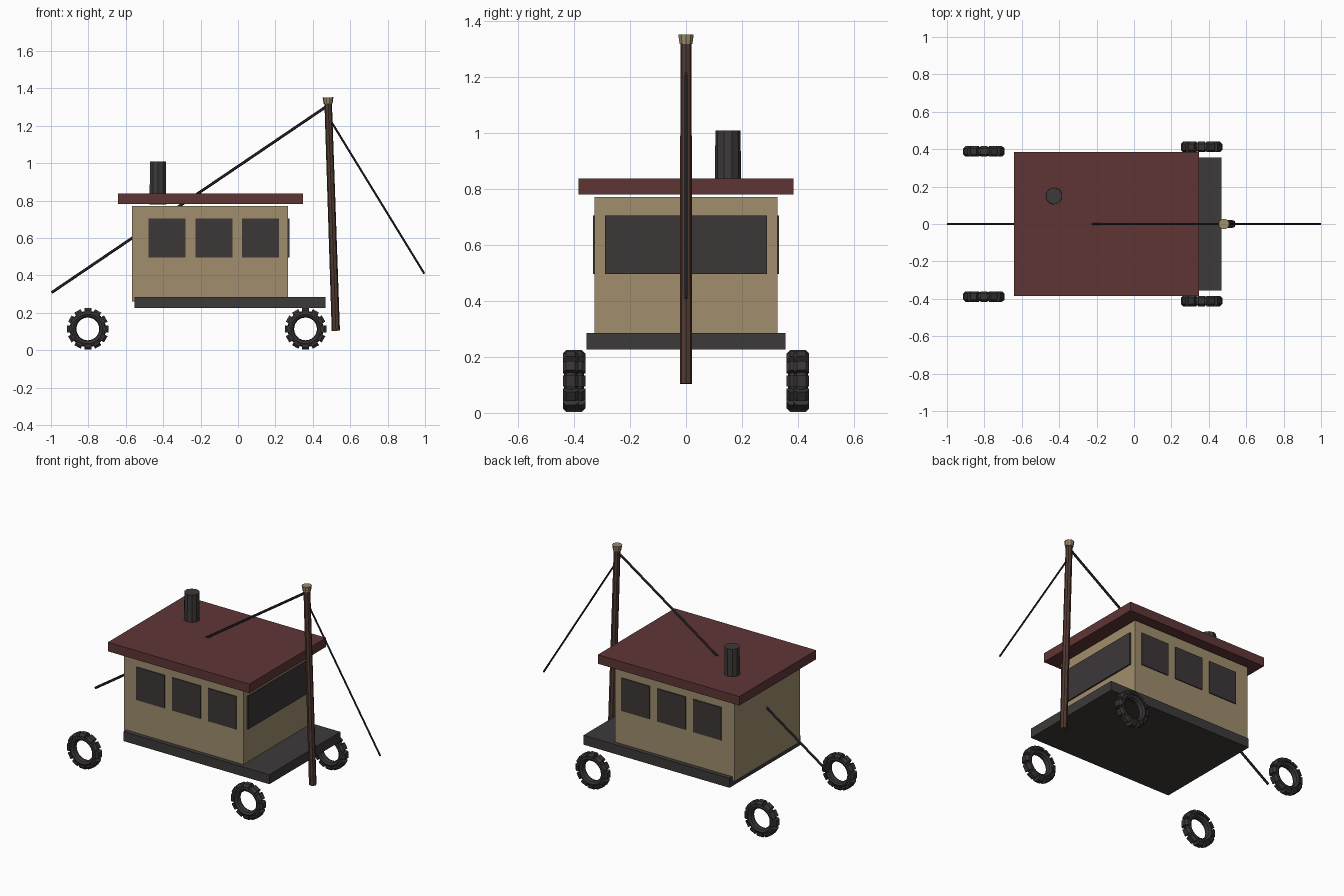
import bpy
import bmesh
import math
from mathutils import Vector, Matrix

cube = bpy.data.objects.get("Cube")
if cube:
    bpy.data.objects.remove(cube, do_unlink=True)


def material(name, r, g, b):
    m = bpy.data.materials.new(name)
    m.use_nodes = True
    m.diffuse_color = (r, g, b, 1)
    node = m.node_tree.nodes["Principled BSDF"]
    node.inputs["Base Color"].default_value = (r, g, b, 1)
    node.inputs["Roughness"].default_value = 0.9
    return m


TAN = material("tan wood", 0.35, 0.27, 0.155)
RED = material("dark red", 0.115, 0.036, 0.036)
BROWN = material("brown timber", 0.085, 0.043, 0.032)
GREY = material("charcoal", 0.046, 0.042, 0.041)
GLASS = material("dark glass", 0.046, 0.038, 0.039)
RUBBER = material("black rubber", 0.04, 0.034, 0.034)
ROPE = material("rope", 0.025, 0.022, 0.022)


def finish(bm, name, mat):
    bmesh.ops.recalc_face_normals(bm, faces=bm.faces)
    mesh = bpy.data.meshes.new(name)
    bm.to_mesh(mesh)
    bm.free()
    mesh.materials.append(mat)
    obj = bpy.data.objects.new(name, mesh)
    bpy.context.collection.objects.link(obj)
    return obj


def box(name, mat, xs, ys, zs):
    """Box from its extents on each axis."""
    bm = bmesh.new()
    mid = Vector([(a + b) / 2 for a, b in (xs, ys, zs)])
    size = [b - a for a, b in (xs, ys, zs)]
    bmesh.ops.create_cube(bm, size=1, matrix=Matrix.Translation(mid) @ Matrix.Diagonal((*size, 1)))
    return finish(bm, name, mat)


def rod(name, mat, start, end, r1, r2, sides=8):
    """Tapered prism between two points."""
    start, end = Vector(start), Vector(end)
    axis = end - start
    turn = axis.to_track_quat("Z", "Y").to_matrix().to_4x4()
    bm = bmesh.new()
    bmesh.ops.create_cone(bm, cap_ends=True, segments=sides, radius1=r1, radius2=r2,
                          depth=axis.length, matrix=Matrix.Translation((start + end) / 2) @ turn)
    return finish(bm, name, mat)


def tyre(name, x, y):
    """Low-poly ring with chamfered tread blocks around it."""
    bm = bmesh.new()
    steps, minor = 24, 8
    rings = []
    for i in range(steps):
        a = math.tau * i / steps
        ring = []
        for j in range(minor):
            b = math.tau * j / minor
            r = 0.079 + 0.018 * math.cos(b)
            ring.append(bm.verts.new((r * math.cos(a), 0.024 * math.sin(b), r * math.sin(a))))
        rings.append(ring)
    for i in range(steps):
        p, q = rings[i], rings[(i + 1) % steps]
        for j in range(minor):
            k = (j + 1) % minor
            bm.faces.new((p[j], q[j], q[k], p[k]))
    # tread blocks: a chamfered cross-section, extruded along the rim
    section = [(-0.028, 0.086), (-0.028, 0.098), (-0.016, 0.111),
               (0.016, 0.111), (0.028, 0.098), (0.028, 0.086)]
    blocks = 12
    for i in range(blocks):
        turn = Matrix.Rotation(math.tau * i / blocks, 4, "Y")
        ends = [[bm.verts.new(turn @ Vector((t, w, r))) for w, r in section]
                for t in (-0.019, 0.019)]
        bm.faces.new(ends[0])
        bm.faces.new(ends[1])
        for j in range(len(section)):
            k = (j + 1) % len(section)
            bm.faces.new((ends[0][j], ends[0][k], ends[1][k], ends[1][j]))
    bmesh.ops.translate(bm, verts=bm.verts, vec=(x, y, 0.114))
    return finish(bm, name, RUBBER)


# Platform, cabin and roof
box("platform", GREY, (-0.553, 0.468), (-0.355, 0.355), (0.226, 0.286))
box("cabin", TAN, (-0.568, 0.267), (-0.327, 0.327), (0.26, 0.772))
box("roof", RED, (-0.642, 0.348), (-0.384, 0.384), (0.781, 0.838))

# Windows: three along each side, one wide at the end
for side, label in ((-1, "front"), (1, "back")):
    for i in range(3):
        x = -0.38 + 0.2505 * i
        ys = sorted((side * 0.325, side * 0.333))
        box(f"{label}_window_{i + 1}", GLASS, (x - 0.099, x + 0.099), ys, (0.497, 0.705))
box("end_window", GLASS, (0.267, 0.276), (-0.29, 0.29), (0.497, 0.705))

# Chimney
rod("chimney", GREY, (-0.428, 0.15, 0.78), (-0.428, 0.15, 1.01), 0.047, 0.045, 10)

# Leaning mast with its cap
rod("mast", BROWN, (0.523, 0, 0.104), (0.482, 0, 1.325), 0.022, 0.02)
rod("mast_cap", TAN, (0.482, 0, 1.318), (0.481, 0, 1.352), 0.024, 0.029, 10)

# Stay ropes
rod("long_rope", ROPE, (-0.997, 0, 0.308), (0.475, 0, 1.305), 0.0075, 0.0075, 6)
rod("short_rope", ROPE, (0.495, 0, 1.228), (0.996, 0, 0.41), 0.0055, 0.0055, 6)

# Tyres, mirrored across the middle
for side, label in ((-1, "front"), (1, "back")):
    tyre(f"{label}_tyre_near_mast", 0.361, side * 0.412)
    tyre(f"{label}_tyre_far_end", -0.803, side * 0.388)
